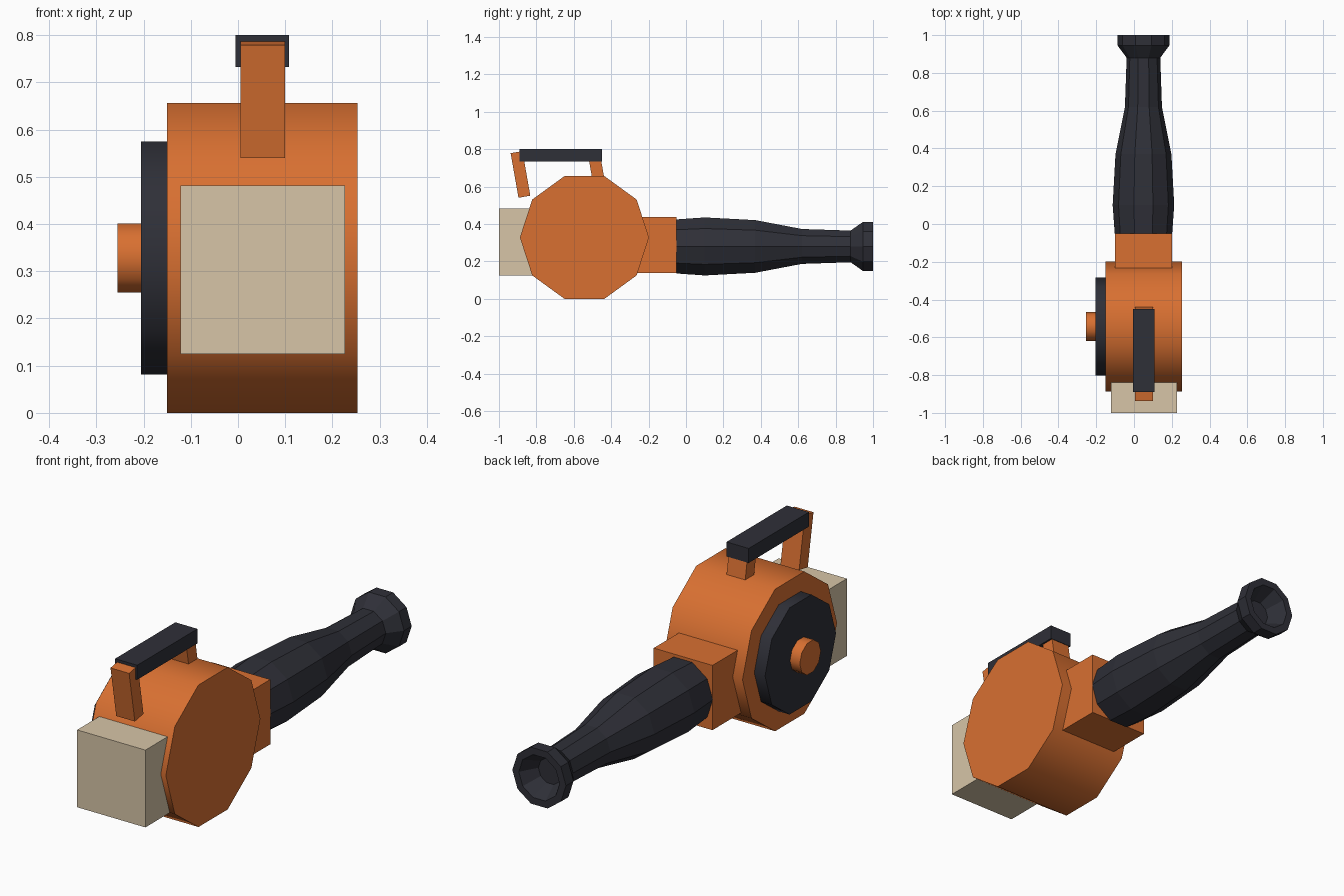
import bpy, bmesh, math
from mathutils import Matrix, Vector

old = bpy.data.objects.get("Cube")
if old:
    bpy.data.objects.remove(old, do_unlink=True)


def material(name, rgb):
    m = bpy.data.materials.new(name)
    m.use_nodes = True
    m.diffuse_color = (*rgb, 1)
    m.node_tree.nodes["Principled BSDF"].inputs["Base Color"].default_value = (*rgb, 1)
    return m


ORANGE = material("orange", (0.69, 0.162, 0.031))
DARK = material("charcoal", (0.028, 0.029, 0.039))
BEIGE = material("beige", (0.68, 0.56, 0.39))


def finish(name, bm, mat, smooth=False):
    bmesh.ops.recalc_face_normals(bm, faces=bm.faces)
    mesh = bpy.data.meshes.new(name)
    bm.to_mesh(mesh)
    bm.free()
    mesh.materials.append(mat)
    ob = bpy.data.objects.new(name, mesh)
    bpy.context.collection.objects.link(ob)
    if smooth:
        bpy.ops.object.select_all(action='DESELECT')
        ob.select_set(True)
        bpy.context.view_layer.objects.active = ob
        bpy.ops.object.shade_smooth_by_angle(angle=math.radians(45))
    return ob


def box(name, lo, hi, mat, tilt=0.0):
    """Box between two corners, tilted about its own x axis."""
    lo, hi = Vector(lo), Vector(hi)
    bm = bmesh.new()
    bmesh.ops.create_cube(bm, size=1, matrix=Matrix.Translation((lo + hi) / 2)
                          @ Matrix.Rotation(tilt, 4, 'X')
                          @ Matrix.Diagonal((*(hi - lo), 1)))
    return finish(name, bm, mat)


def lathe(name, profile, place, mat, smooth, sides=10):
    """Rings of (position, radius) along an axis, capped at both ends."""
    bm = bmesh.new()
    rings = []
    for pos, r in profile:
        angles = [math.tau * i / sides for i in range(sides)]
        rings.append([bm.verts.new(place(pos, r * math.cos(a), r * math.sin(a)))
                      for a in angles])
    for a, b in zip(rings, rings[1:]):
        for i in range(sides):
            j = (i + 1) % sides
            bm.faces.new((a[i], a[j], b[j], b[i]))
    bm.faces.new(rings[0])
    bm.faces.new(rings[-1])
    return finish(name, bm, mat, smooth)


def across(pos, u, v):
    return (pos, -0.543 + u, 0.328 + v)


def along(pos, u, v):
    return (0.05 + u, pos, 0.28 + v)


# Drum housing with side disc and knob
lathe("drum_housing", [(-0.15, 0.345), (0.253, 0.345)], across, ORANGE, True)
lathe("side_disc", [(-0.205, 0.259), (-0.15, 0.259)], across, DARK, True)
lathe("disc_knob", [(-0.255, 0.077), (-0.205, 0.077)], across, ORANGE, True)

# Front block and rear collar
box("front_block", (-0.122, -1.0, 0.125), (0.227, -0.8, 0.482), BEIGE)
box("rear_collar", (-0.1, -0.3, 0.139), (0.2, -0.05, 0.438), ORANGE)

# Faceted grip with flared, hollow end
lathe("rear_grip", [(-0.05, 0.152), (0.1, 0.163), (0.37, 0.148), (0.62, 0.098),
                    (0.88, 0.089), (0.945, 0.137), (1.0, 0.137), (1.0, 0.104),
                    (0.92, 0.06)], along, DARK, False)

# Top carrying handle on two leaning struts
box("handle_bar", (-0.005, -0.89, 0.733), (0.108, -0.45, 0.8), DARK)
for label, y in (("front", -0.885), ("rear", -0.472)):
    z = 0.665 if label == "front" else 0.66
    box(label + "_handle_strut", (0.005, y - 0.032, z - 0.121),
        (0.1, y + 0.032, z + 0.121), ORANGE, math.radians(10))
